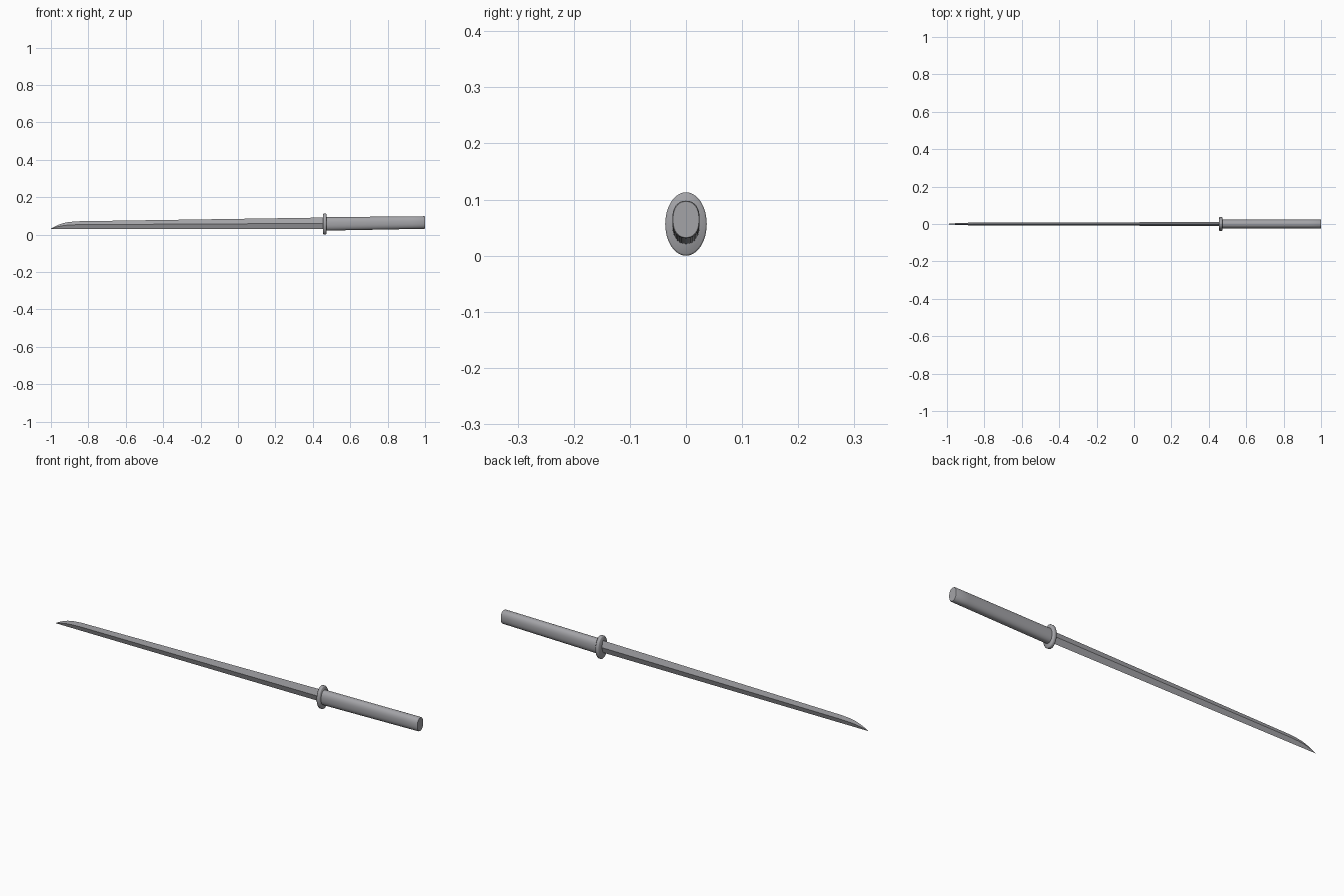
import bpy, bmesh, math

if "Cube" in bpy.data.objects:
    bpy.data.objects.remove(bpy.data.objects["Cube"])

# Dark steel grey shared by all parts
steel = bpy.data.materials.new("dark_grey")
steel.diffuse_color = (0.37, 0.37, 0.39, 1)
steel.use_nodes = True
steel.node_tree.nodes["Principled BSDF"].inputs["Base Color"].default_value = steel.diffuse_color


def loft(name, rings, smooth=None):
    """Skin a list of equal-length closed rings and cap both ends."""
    bm = bmesh.new()
    rows = [[bm.verts.new(p) for p in ring] for ring in rings]
    n = len(rows[0])
    for a, b in zip(rows, rows[1:]):
        for i in range(n):
            j = (i + 1) % n
            bm.faces.new((a[i], a[j], b[j], b[i]))
    bm.faces.new(rows[0][::-1])
    bm.faces.new(rows[-1])
    bmesh.ops.recalc_face_normals(bm, faces=bm.faces)
    mesh = bpy.data.meshes.new(name)
    bm.to_mesh(mesh)
    bm.free()
    mesh.materials.append(steel)
    ob = bpy.data.objects.new(name, mesh)
    bpy.context.collection.objects.link(ob)
    if smooth:
        bpy.ops.object.select_all(action='DESELECT')
        ob.select_set(True)
        bpy.context.view_layer.objects.active = ob
        bpy.ops.object.shade_smooth_by_angle(angle=math.radians(smooth))
    return ob


def oval(x, zc, ry, rz, power=2.0, n=40):
    """Upright rounded ring; a higher power gives fuller sides."""
    ring = []
    for i in range(n):
        t = 2 * math.pi * i / n
        c, s = math.cos(t), math.sin(t)
        ring.append((x, ry * math.copysign(abs(c) ** (2 / power), c),
                     zc + rz * math.copysign(abs(s) ** (2 / power), s)))
    return ring


# Blade: diamond section with sharp lower edge, side ridges, curved point
EDGE = 0.031
stations = [  # x, spine z, ridge z, half thickness at ridge
    (-1.0, 0.0325, 0.0317, 0.0003),
    (-0.98, 0.043, 0.038, 0.002),
    (-0.96, 0.052, 0.043, 0.0038),
    (-0.935, 0.061, 0.048, 0.0055),
    (-0.905, 0.067, 0.051, 0.0065),
    (-0.86, 0.071, 0.053, 0.007),
    (0.46, 0.091, 0.060, 0.0105),
]
loft("blade", [[(x, 0, EDGE), (x, w, r), (x, 0, s), (x, -w, r)]
               for x, s, r, w in stations])

# Guard: oval plate with softened rim
loft("guard", [oval(x, 0.0565, 0.037 - d, 0.0565 - d, n=48) for x, d in
               ((0.455, 0.003), (0.458, 0.0), (0.47, 0.0), (0.473, 0.003))], 50)

# Handle: rounded grip rising gently toward the pommel end
grip = []
for i in range(9):
    t = i / 8
    x = 0.465 + 0.532 * t
    top = 0.093 + 0.005 * t
    low = 0.021 + 0.010 * t
    grip.append(oval(x, (top + low) / 2, 0.0245, (top - low) / 2, 2.3))
grip.append(oval(1.0, 0.0645, 0.023, 0.032, 2.3))
loft("handle", grip, 35)
